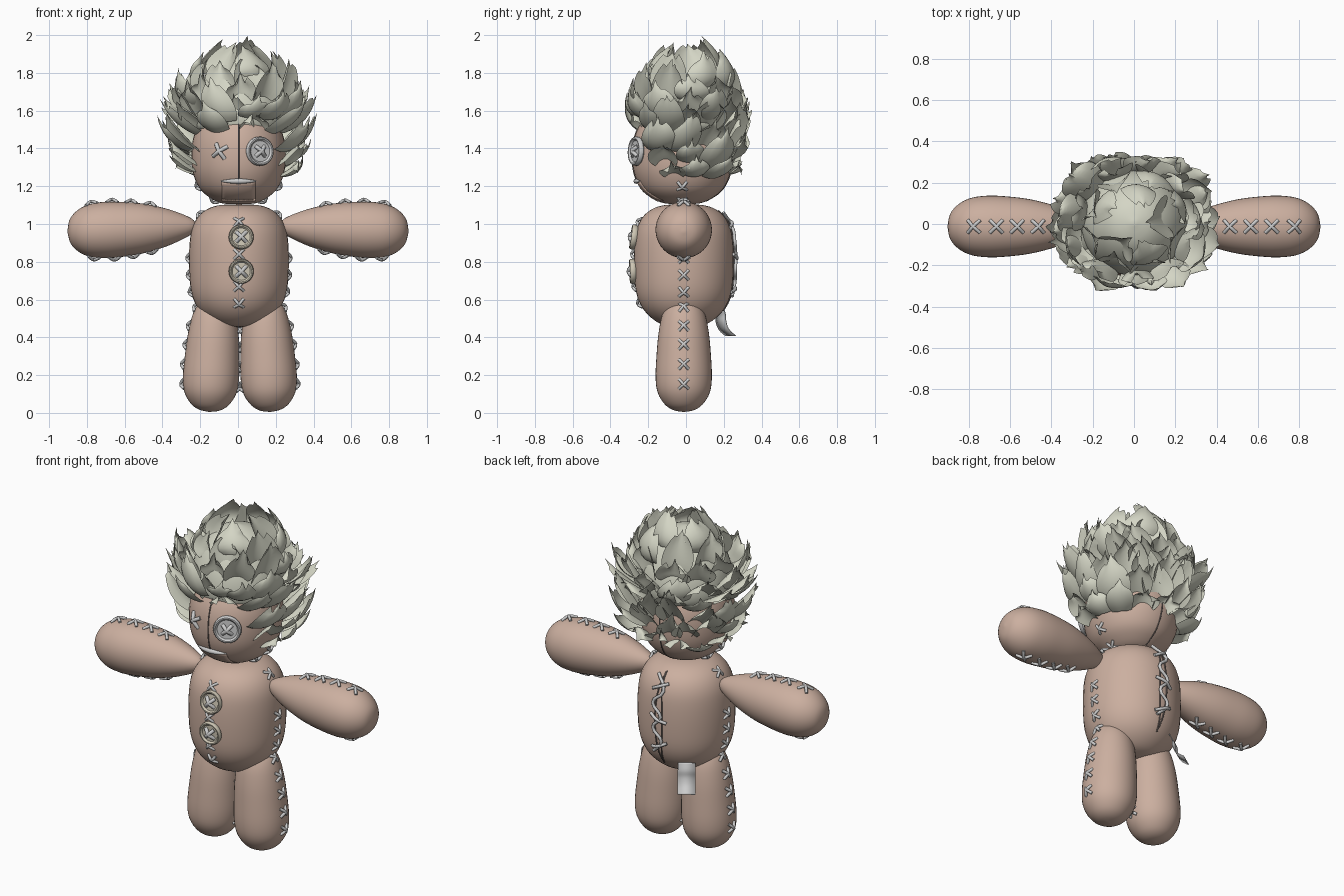
import bpy, bmesh, random
from math import sin, cos, pi, radians, degrees, asin
from mathutils import Vector, Matrix

if "Cube" in bpy.data.objects:
    bpy.data.objects.remove(bpy.data.objects["Cube"])

random.seed(7)
YC = -0.012


def material(name, rgb):
    m = bpy.data.materials.new(name)
    m.diffuse_color = (*rgb, 1)
    m.use_nodes = True
    m.node_tree.nodes["Principled BSDF"].inputs["Base Color"].default_value = m.diffuse_color
    return m


SKIN = material("cloth", (0.60, 0.43, 0.35))
HAIR = material("hair", (0.66, 0.67, 0.56))
BEIGE = material("beige_button", (0.62, 0.57, 0.46))
DARK = material("dark_seam", (0.16, 0.13, 0.12))


def mesh_object(name, bm, mat=None, angle=60):
    me = bpy.data.meshes.new(name)
    bm.to_mesh(me)
    bm.free()
    ob = bpy.data.objects.new(name, me)
    bpy.context.collection.objects.link(ob)
    if mat:
        me.materials.append(mat)
    bpy.context.view_layer.objects.active = ob
    ob.select_set(True)
    bpy.ops.object.shade_smooth_by_angle(angle=radians(angle))
    ob.select_set(False)
    return ob


def grid_faces(bm, rows, wrap=False):
    for a, b in zip(rows, rows[1:]):
        n = len(a)
        for i in range(n if wrap else n - 1):
            j = (i + 1) % n
            bm.faces.new((a[i], a[j], b[j], b[i]))


def smooth_profile(pts, k=4):
    # Catmull-Rom through (height, radius) points
    out = []
    for i in range(len(pts) - 1):
        p = [Vector(pts[max(0, min(len(pts) - 1, i + d))]) for d in (-1, 0, 1, 2)]
        for s in range(k):
            t = s / k
            q = 0.5 * (2 * p[1] + (p[2] - p[0]) * t + (2 * p[0] - 5 * p[1] + 4 * p[2] - p[3]) * t * t
                       + (3 * p[1] - p[0] - 3 * p[2] + p[3]) * t ** 3)
            out.append((q.x, max(q.y, 0)))
    return out + [pts[-1]]


def lathe(name, prof, M, mat=None, smooth=True, sides=40):
    if smooth:
        prof = smooth_profile(prof)
    bm = bmesh.new()
    rows = [[bm.verts.new(M @ Vector((r * cos(2 * pi * i / sides), r * sin(2 * pi * i / sides), z)))
             for i in range(sides)] for z, r in prof]
    grid_faces(bm, rows, True)
    bmesh.ops.remove_doubles(bm, verts=bm.verts, dist=1e-5)
    bmesh.ops.recalc_face_normals(bm, faces=bm.faces)
    mesh_object(name, bm, mat, 75 if smooth else 40)
    return prof, M


def radius(prof, t):
    for (z0, r0), (z1, r1) in zip(prof, prof[1:]):
        if z0 <= t <= z1 and z1 > z0:
            return r0 + (r1 - r0) * (t - z0) / (z1 - z0)
    return 0.0


def surf(part, t, az, off=0.0):
    # point and normal on a lathed part
    prof, M = part
    a, r = radians(az), radius(prof, t)
    slope = (radius(prof, t + .01) - radius(prof, t - .01)) / .02
    n = (M.to_3x3() @ Vector((cos(a), sin(a), -slope))).normalized()
    return M @ Vector((r * cos(a), r * sin(a), t)) + n * off, n


def tubes(name, paths, thick, mat=None, taper=False):
    cu = bpy.data.curves.new(name, 'CURVE')
    cu.dimensions = '3D'
    cu.bevel_depth, cu.bevel_resolution, cu.resolution_u = thick, 2, 4
    cu.use_fill_caps = True
    for path in paths:
        sp = cu.splines.new('BEZIER')
        sp.bezier_points.add(len(path) - 1)
        for i, (bp, co) in enumerate(zip(sp.bezier_points, path)):
            bp.co = co
            bp.handle_left_type = bp.handle_right_type = 'AUTO'
            if taper:
                bp.radius = 0.25 + 0.75 * sin(pi * i / (len(path) - 1))
    ob = bpy.data.objects.new(name, cu)
    bpy.context.collection.objects.link(ob)
    if mat:
        cu.materials.append(mat)


def cross(p, n, axis, s=0.025, bow=0.012):
    u = n.cross(axis).normalized()
    v = u.cross(n)
    return [[p + (u * k + v) * s - n * .004, p + n * bow, p - (u * k + v) * s - n * .004] for k in (1, -1)]


def stitches(part, spots, s=0.025):
    axis = part[1].to_3x3() @ Vector((0, 0, 1))
    return [q for t, az in spots for q in cross(*surf(part, t, az), axis, s)]


# Torso and head
body = lathe("body", [(.455, 0), (.458, .07), (.475, .13), (.52, .19), (.58, .232), (.66, .256), (.78, .264),
                      (.9, .261), (.98, .247), (1.04, .215), (1.08, .165), (1.1, .1), (1.105, 0)],
             Matrix.Translation((0.005, YC, 0)), SKIN)
head = lathe("head", [(1.105, 0), (1.11, .09), (1.14, .153), (1.19, .207), (1.27, .241), (1.36, .25), (1.45, .241),
                      (1.53, .21), (1.6, .155), (1.645, .085), (1.66, 0)],
             Matrix.Translation((0.003, -0.02, 0)) @ Matrix.Diagonal((1, 1.06, 1, 1)), SKIN)

# Arms and legs with their side stitching
limb_stitches = []
for side, s in (("left", -1), ("right", 1)):
    arm = lathe(side + "_arm", [(0, 0), (.012, .03), (.06, .06), (.16, .1), (.28, .131), (.4, .146), (.49, .149),
                                (.57, .138), (.63, .108), (.67, .062), (.684, 0)],
                Matrix.Translation((s * .22, YC, .99)) @ Matrix.Rotation(s * radians(92.6), 4, 'Y'), SKIN)
    limb_stitches += stitches(arm, [(t, az) for t in (.24, .34, .44, .55) for az in (0, 180)], .031)
    leg = lathe(side + "_leg", [(0, 0), (.01, .055), (.04, .1), (.1, .137), (.18, .149), (.3, .144), (.42, .133),
                                (.52, .112), (.58, .075), (.605, 0)],
                Matrix.Translation((.01 + s * .163, YC, .005)) @ Matrix.Rotation(-s * .055, 4, 'Y'), SKIN)
    limb_stitches += stitches(leg, [(t, az) for t in (.14, .245, .35, .45, .55) for az in (0, 180)])
tubes("limb_stitches", limb_stitches, .0085)

# Torso and head stitching
tubes("body_stitches", stitches(body, [(z, -90) for z in (.58, .67, .84, 1.01)]
      + [(z, az) for z in (.64, .73, .82, 1.05) for az in (0, 180)]), .008)
tubes("head_stitches", stitches(head, [(z, az) for z in (1.125, 1.2) for az in (0, 180)]), .008)
p, n = surf(head, 1.385, -113)
tubes("cross_eye", cross(p, n, Vector((.25, 0, 1)), .034, .014), .011)
tubes("head_seam", [[surf(head, 1.12 + i * .05, az, -.001)[0] for i in range(10)] for az in (-90, 90)], .004, DARK)


# Buttons with rim and crossed thread
def button(name, part, t, az, r, mat=None):
    p, n = surf(part, t, az, .004)
    M = Matrix.Translation(p) @ n.to_track_quat('Z', 'Y').to_matrix().to_4x4()
    lathe(name, [(-.012, 0), (-.012, .9 * r), (-.004, r), (.012, r), (.019, .93 * r), (.019, .84 * r),
                 (.009, .72 * r), (.009, 0)], M, mat, False, 32)
    tubes(name + "_thread", cross(p + n * .011, n, Vector((0, 0, 1)), .026, .014), .011)


button("button_eye", head, 1.385, -64, .077)
button("upper_button", body, .93, -87.5, .066, BEIGE)
button("lower_button", body, .75, -87.5, .066, BEIGE)


# Mouth flap and lip
def face_az(z, x):
    return -90 + degrees(asin(max(-.95, min(.95, x / radius(head[0], z)))))


bm = bmesh.new()
rows = []
for i in range(7):
    z = 1.125 + i * .0165
    rows.append([bm.verts.new(surf(head, z, face_az(z, -.088 + .022 * j), .003)[0]) for j in range(9)])
grid_faces(bm, rows)
flap = mesh_object("mouth_flap", bm, SKIN)
flap.modifiers.new("thickness", 'SOLIDIFY').thickness = .006
tubes("lip", [[surf(head, 1.228, face_az(1.228, -.09 + .03 * j), .004)[0] for j in range(7)]], .014, None, True)

# Laced seam on the back
tubes("back_seam", [[surf(body, .54 + i * .053, 90 + 5 * k * sin(pi * i / 10), .001)[0] for i in range(11)]
                    for k in (-1, 1)], .004, DARK)
tubes("back_lacing", [[surf(body, .62 + i * .072, 90 + (7 if i % 2 else -7) + random.uniform(-3, 3), .012)[0]
                       for i in range(7)]]
      + [[surf(body, z + d * k, 90 + 11 * k, .004 + .014 * (k == 0))[0] for k in (-1, 0, 1)]
         for z, d in ((.66, .02), (.82, -.02), (1.0, .02))], .009)

# Cloth tag hanging at the back
bm = bmesh.new()
out, across = Vector((-.55, .835, 0)), Vector((.835, .55, 0))
tag_path = smooth_profile([(.56, .205), (.52, .222), (.48, .225), (.44, .245), (.41, .285)])
grid_faces(bm, [[bm.verts.new(out * r + across * w + Vector((-.012, 0, z))) for w in (-.048, .048)]
                for z, r in tag_path])
mesh_object("tag", bm).modifiers.new("thickness", 'SOLIDIFY').thickness = .005

# Hair: a core under rings of curved locks with ragged tips
core = lathe("hair_core", [(1.49, .2), (1.51, .243), (1.58, .255), (1.68, .235), (1.78, .18), (1.85, .1), (1.88, 0)],
             Matrix.Translation((0, .005, 0)), HAIR)


def lock(bm, az, z0, r1, z1, width, groove):
    a = radians(az)
    side = Vector((-sin(a), cos(a), 0))
    box = (abs(cos(a)) ** 3.5 + abs(sin(a)) ** 3.5) ** (-1 / 3.5)
    d = Vector((cos(a), sin(a) * .82, 0)) * (1 + (box - 1) * min(1, r1 * 2.6))
    root = surf(core if z0 > 1.49 else head, z0, az, .01)[0]
    tip = d * r1 + Vector((0, .01, z1)) + side * random.uniform(-.05, .05)
    mid = root.lerp(tip, .35) + d * .05
    mid.z = root.z + (tip.z - root.z) * .32
    ragged = [random.uniform(.3, 1.1) * .08 * abs(v) for v in (-1, -.8, -.5, 0, .5, .8, 1)]
    rows = []
    for i in range(9):
        u = i / 8
        c = root * (1 - u) ** 2 + mid * 2 * u * (1 - u) + tip * u * u
        tan = ((mid - root) * (1 - u) + (tip - mid) * u).normalized()
        nor = side.cross(tan).normalized()
        w = width * max(0, sin(pi * (.22 + .68 * u))) ** .75
        rows.append([bm.verts.new(c + side * w * v + nor * groove * w * (v * v - .25) * 4
                                  - tan * (.03 * (1 - u) * abs(v) + j * u ** 3))
                     for v, j in zip((-.5, -.3, -.12, 0, .12, .3, .5), ragged)])
    grid_faces(bm, rows)


bm = bmesh.new()
# root height, tip radius, tip height, count, azimuth range, width
for z0, r1, z1, count, a0, a1, w in (
        (1.27, .35, 1.38, 9, -10, 190, .15), (1.33, .38, 1.48, 10, -16, 196, .16),
        (1.40, .395, 1.60, 11, -22, 202, .17), (1.50, .405, 1.66, 16, -90, 247, .16),
        (1.57, .37, 1.75, 13, -80, 252, .17), (1.65, .30, 1.84, 11, -90, 237, .17),
        (1.72, .20, 1.90, 8, -70, 245, .18), (1.80, .09, 1.96, 5, -60, 228, .18)):
    for i in range(count):
        az = a0 + (a1 - a0) * i / (count - 1)
        lock(bm, az + random.uniform(-4, 4), z0 + random.uniform(-.015, .015), r1 + random.uniform(-.03, .02),
             z1 + random.uniform(-.05, .04), w * random.uniform(.9, 1.25), random.choice((.25, .18, -.18)))
mesh_object("hair_locks", bm, HAIR)
